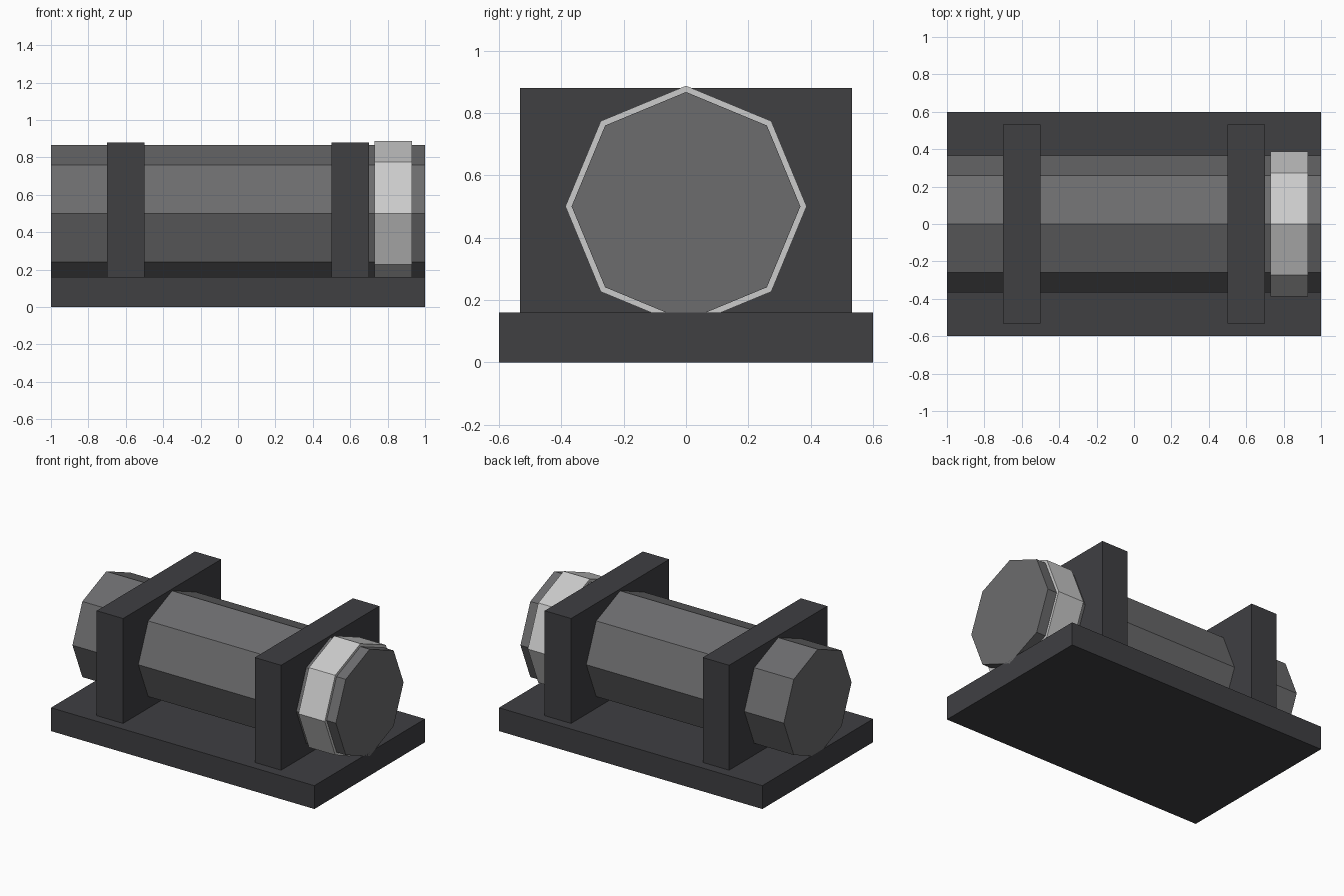
import bpy
from math import pi

if "Cube" in bpy.data.objects:
    bpy.data.objects.remove(bpy.data.objects["Cube"])


def material(name, color):
    m = bpy.data.materials.new(name)
    m.diffuse_color = (*color, 1)
    m.use_nodes = True
    m.node_tree.nodes["Principled BSDF"].inputs["Base Color"].default_value = m.diffuse_color
    return m


dark = material("dark_metal", (0.05, 0.05, 0.055))
mid = material("grey_metal", (0.15, 0.15, 0.155))
light = material("light_band", (0.55, 0.55, 0.55))


def box(name, x, y, z, mat):
    """Box from (min, max) ranges on each axis."""
    bpy.ops.mesh.primitive_cube_add(size=1, location=[sum(r) / 2 for r in (x, y, z)])
    ob = bpy.context.object
    ob.name = name
    ob.scale = [r[1] - r[0] for r in (x, y, z)]
    bpy.ops.object.transform_apply(location=False, rotation=False, scale=True)
    ob.data.materials.append(mat)


def octagon_bar(name, radius, x, mat):
    """Eight-sided bar along x with a corner pointing up."""
    bpy.ops.mesh.primitive_cylinder_add(
        vertices=8, radius=radius, depth=x[1] - x[0],
        location=(sum(x) / 2, 0, 0.5), rotation=(0, pi / 2, 0))
    ob = bpy.context.object
    ob.name = name
    ob.data.materials.append(mat)


# Base plate
box("base_plate", (-1, 1), (-0.6, 0.6), (0, 0.16), dark)

# Two upright clamps around the canister
for side, cx in (("left", -0.6), ("right", 0.6)):
    box(side + "_clamp", (cx - 0.1, cx + 0.1), (-0.532, 0.532), (0.16, 0.88), dark)

# Canister and its light band
octagon_bar("canister", 0.367, (-1, 1), mid)
octagon_bar("canister_band", 0.387, (0.73, 0.93), light)
